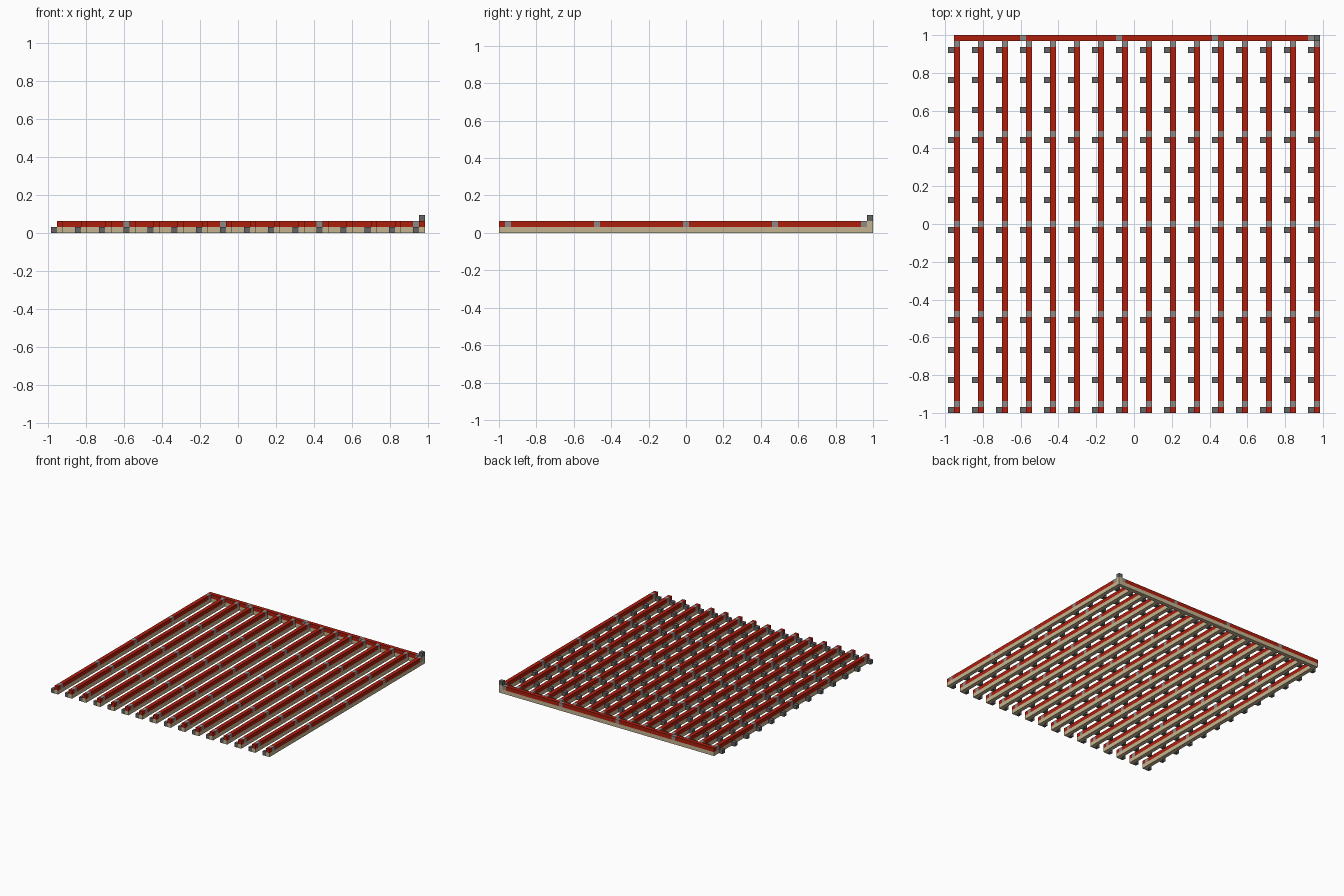
import bpy
import bmesh
from mathutils import Matrix, Vector

if "Cube" in bpy.data.objects:
    bpy.data.objects.remove(bpy.data.objects["Cube"], do_unlink=True)

# The whole model sits on a grid of 62 x 63 x 3 cells
NX, NY = 62, 63
U = 2 / NY
COLUMNS = range(1, NX, 4)


def material(name, rgb):
    m = bpy.data.materials.new(name)
    m.use_nodes = True
    m.diffuse_color = (*rgb, 1)
    m.node_tree.nodes["Principled BSDF"].inputs["Base Color"].default_value = (*rgb, 1)
    return m


RED = material("red", (0.42, 0.013, 0.004))
SAND = material("sand", (0.56, 0.46, 0.28))
DARK = material("dark grey", (0.13, 0.13, 0.13))
LIGHT = material("light grey", (0.27, 0.25, 0.25))


def blocks(name, mat, cells):
    """Boxes given as (first cell, size in cells), joined in one object."""
    bm = bmesh.new()
    for start, size in cells:
        start, size = Vector(start), Vector(size)
        centre = (start + size / 2 - Vector((NX / 2, NY / 2, 0))) * U
        bmesh.ops.create_cube(bm, size=1, matrix=Matrix.LocRotScale(centre, None, size * U))
    mesh = bpy.data.meshes.new(name)
    bm.to_mesh(mesh)
    bm.free()
    mesh.materials.append(mat)
    bpy.context.collection.objects.link(bpy.data.objects.new(name, mesh))


def gaps(first, end, stops):
    """Runs of cells (start, length) left between the stops."""
    edges = [first - 1, *stops, end]
    return [(a + 1, b - a - 1) for a, b in zip(edges, edges[1:]) if b - a > 1]


BACK = NY - 1
ROW_STOPS = range(1, BACK, 15)
BACK_STOPS = range(12, NX, 16)

# Sand base under every row and along the back
blocks("row_bases", SAND, [((x, 0, 0), (1, BACK, 1)) for x in COLUMNS])
blocks("back_base", SAND, [((1, BACK, 0), (NX - 1, 1, 1))])

# Red strips broken by light grey joints
blocks("row_strips", RED, [((x, y, 1), (1, n, 1)) for x in COLUMNS
                           for y, n in gaps(0, BACK, ROW_STOPS)])
blocks("row_joints", LIGHT, [((x, y, 1), (1, 1, 1)) for x in COLUMNS for y in ROW_STOPS])
blocks("back_strip", RED, [((x, BACK, 1), (n, 1, 1)) for x, n in gaps(1, NX - 1, BACK_STOPS)])
blocks("back_joints", LIGHT, [((x, BACK, 1), (1, 1, 1)) for x in BACK_STOPS])

# Dark side studs along each row
blocks("side_studs", DARK, [((x - 1, y, 0), (1, 1, 1)) for x in COLUMNS
                            for y in range(0, BACK, 5)])

# Raised corner post
blocks("corner_post", SAND, [((NX - 1, BACK, 1), (1, 1, 1))])
blocks("corner_cap", DARK, [((NX - 1, BACK, 2), (1, 1, 1))])
